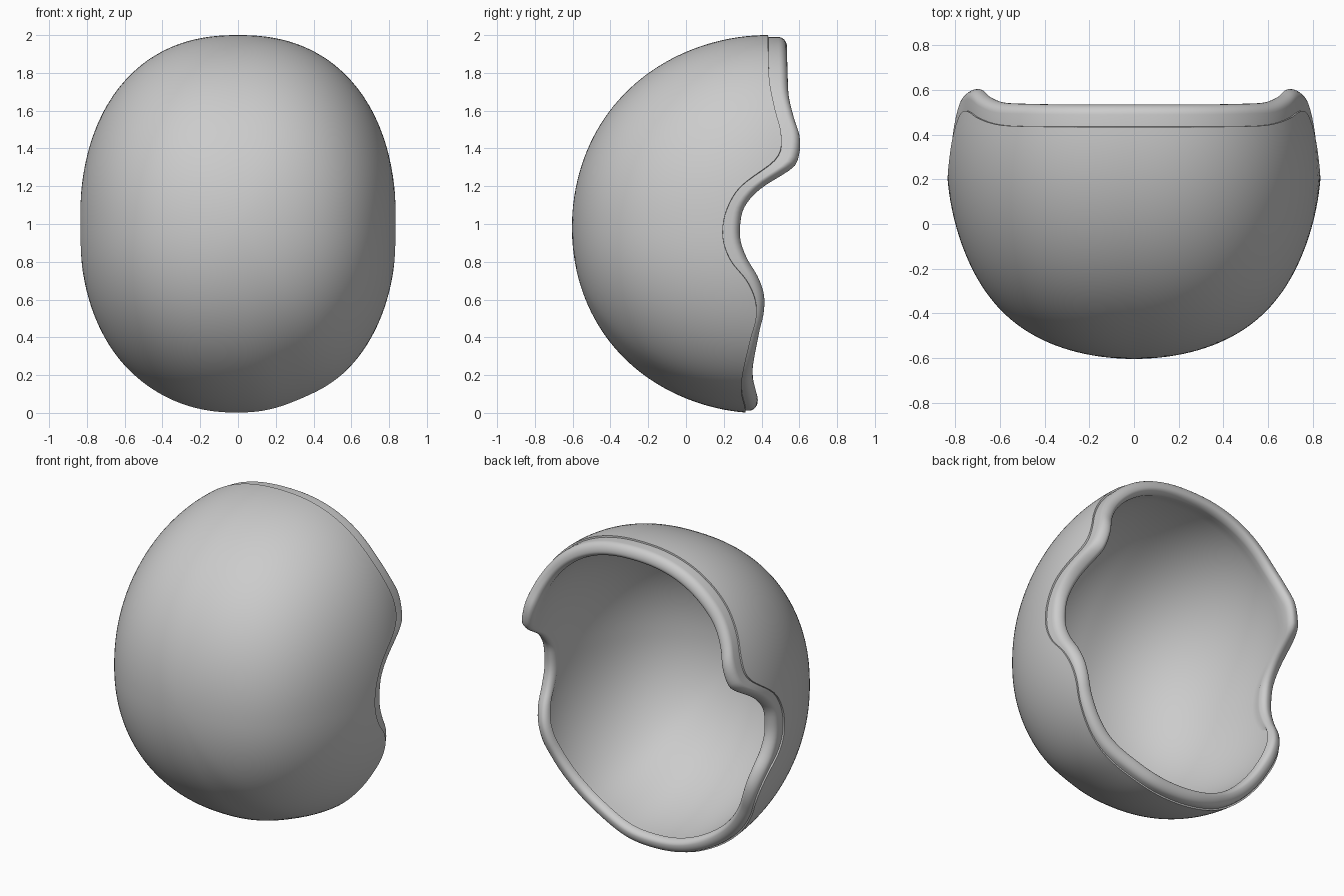
import bpy
import bmesh
import math

old = bpy.data.objects.get("Cube")
if old:
    bpy.data.objects.remove(old)

SEGMENTS = 192
CENTRE_Z = 0.98

# (height, depth) of the shell edge and of the outermost lip
EDGE = [(0, .315), (.1, .295), (.2, .3), (.4, .345), (.5, .372), (.6, .365), (.7, .32),
        (.8, .24), (.9, .2), (1, .197), (1.1, .225), (1.2, .29), (1.33, .455), (1.4, .5),
        (1.5, .502), (1.6, .475), (1.74, .445), (1.85, .437), (2, .435)]
LIP = [(0, .38), (.05, .37), (.12, .355), (.2, .355), (.4, .39), (.5, .412), (.6, .412),
       (.7, .38), (.8, .325), (.9, .29), (1, .287), (1.1, .31), (1.2, .39), (1.33, .565),
       (1.4, .597), (1.5, .603), (1.6, .573), (1.72, .545), (1.85, .538), (2, .535)]


def smooth(keys, t):
    """Cubic interpolation through the keys, level at both ends."""
    t = min(max(t, keys[0][0]), keys[-1][0])
    last = len(keys) - 1
    i = 0
    while i < last - 1 and t > keys[i + 1][0]:
        i += 1

    def slope(j):
        if j in (0, last):
            return 0
        return (keys[j + 1][1] - keys[j - 1][1]) / (keys[j + 1][0] - keys[j - 1][0])

    (t0, a), (t1, b) = keys[i], keys[i + 1]
    h = t1 - t0
    s = (t - t0) / h
    s2, s3 = s * s, s ** 3
    return ((2 * s3 - 3 * s2 + 1) * a + (s3 - 2 * s2 + s) * h * slope(i)
            + (3 * s2 - 2 * s3) * b + (s3 - s2) * h * slope(i + 1))


def outline(angle):
    """Face outline: a squarish oval, tighter towards the chin."""
    sine = math.sin(angle)
    power, tall = (2.3, 1.02) if sine > 0 else (2.2, .982)
    radius = (abs(math.cos(angle) / .838) ** power + abs(sine / tall) ** power) ** (-1 / power)
    # the chin is a little flatter on the model's left
    return radius - .012 * math.exp(-((math.degrees(angle) - 290) / 10) ** 2)


def dome(y, pole, widest, bulge):
    """Share of the full radius reached at depth y; tapers again past the widest."""
    u = min((widest - y) / (widest - pole), 1)
    return math.sqrt(1 - u * u) * (1 + bulge * u ** 3)


def cap_rows(pole, end, radius, widest, bulge, steps):
    """Dome profile from next to the pole out to the end depth."""
    rows = []
    for k in range(1, steps + 1):
        y = pole + (end - pole) * (1 - math.cos(k / steps * math.pi / 2))
        rows.append((radius * dome(y, pole, widest, bulge), y))
    return rows


def section(angle):
    """Outer and inner (radius, depth) profiles along one spoke."""
    sine = math.sin(angle)
    radius = outline(angle)
    w = sine * sine
    widest = .28 + (.15 if sine > 0 else .12) * w
    bulge = .19 - .14 * w
    height = CENTRE_Z + radius * sine
    edge, lip = smooth(EDGE, height), smooth(LIP, height)

    outer = cap_rows(-.604, edge, radius, widest, bulge, 40)
    rim = outer[-1][0]
    outer.append((rim - .03, edge + .002))

    # hollow inside, then the rounded lip
    inner = cap_rows(-.54, edge + .2 * (lip - edge), radius - .088, widest, bulge, 36)
    crest = rim - .064
    for k in range(13):
        a = math.pi * k / 12
        half = .032 if k < 6 else .054
        inner.append((crest - half * math.cos(a), lip - .045 + .045 * math.sin(a)))
    inner.append((rim - .01, edge - .01))
    return outer, inner


def loft(name, pole, facing, profiles, material):
    """Skin the spokes around a single pole vertex."""
    bm = bmesh.new()
    tip = bm.verts.new((0, pole, CENTRE_Z))
    spokes = []
    for i, profile in enumerate(profiles):
        a = 2 * math.pi * i / SEGMENTS
        spokes.append([bm.verts.new((r * math.cos(a), y, CENTRE_Z + r * math.sin(a)))
                       for r, y in profile])
    for i, left in enumerate(spokes):
        right = spokes[(i + 1) % SEGMENTS]
        bm.faces.new((tip, left[0], right[0]))
        for j in range(len(left) - 1):
            bm.faces.new((left[j], left[j + 1], right[j + 1], right[j]))
    bmesh.ops.recalc_face_normals(bm, faces=bm.faces)
    bm.normal_update()
    if tip.normal.y * facing < 0:
        bmesh.ops.reverse_faces(bm, faces=bm.faces)
    mesh = bpy.data.meshes.new(name)
    bm.to_mesh(mesh)
    bm.free()
    mesh.materials.append(material)
    obj = bpy.data.objects.new(name, mesh)
    bpy.context.collection.objects.link(obj)
    bpy.ops.object.select_all(action="DESELECT")
    obj.select_set(True)
    bpy.context.view_layer.objects.active = obj
    bpy.ops.object.shade_smooth_by_angle(angle=math.radians(50))


grey = bpy.data.materials.new("light grey")
grey.use_nodes = True
colour = (.6, .6, .6, 1)
grey.diffuse_color = colour
grey.node_tree.nodes["Principled BSDF"].inputs["Base Color"].default_value = colour

# the outer skin faces the front, the lining faces the back
sections = [section(2 * math.pi * i / SEGMENTS) for i in range(SEGMENTS)]
loft("outer_shell", -.604, -1, [s[0] for s in sections], grey)
loft("lip_and_lining", -.54, 1, [s[1] for s in sections], grey)
